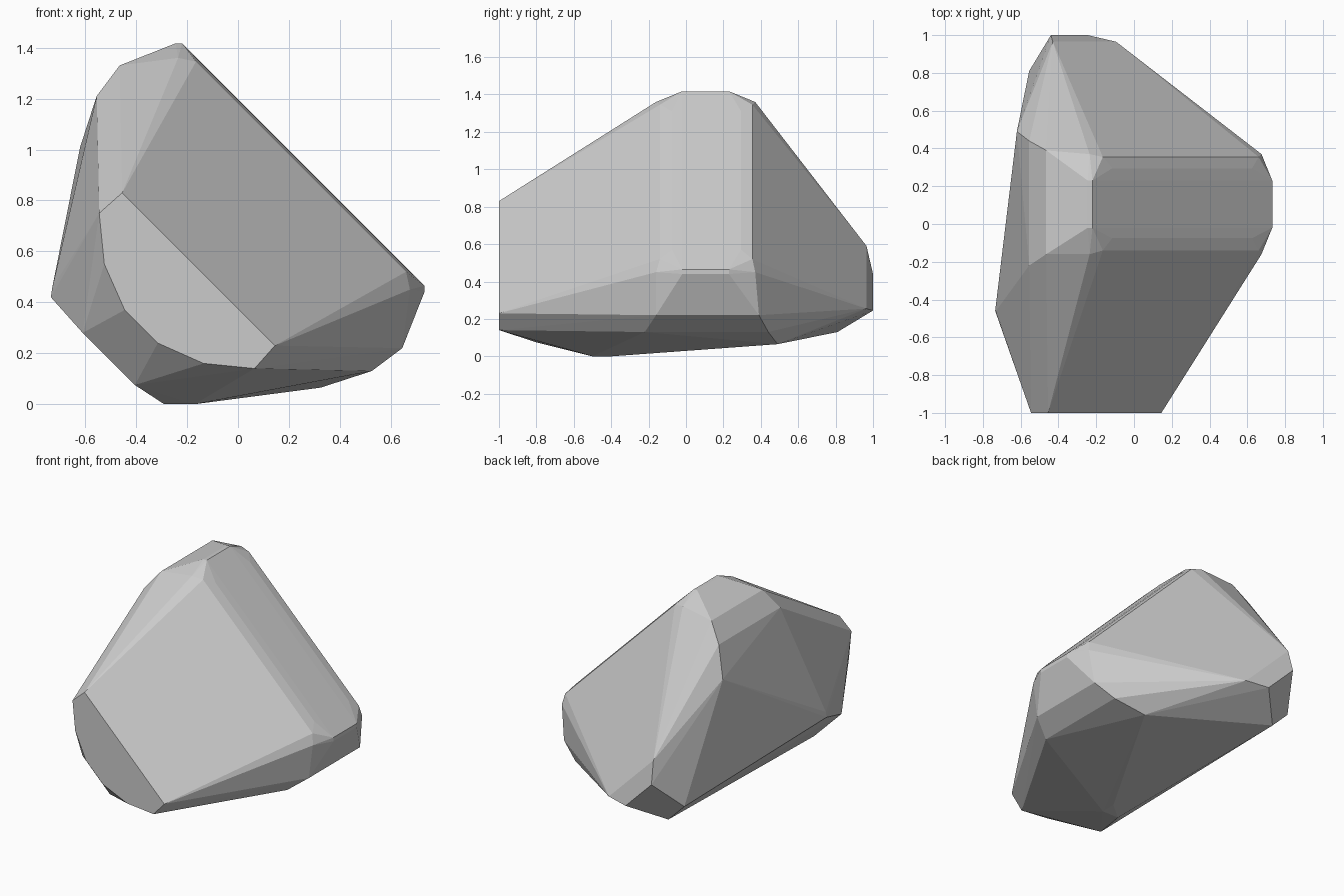
import bpy, bmesh

AXIS = 0.685  # the rock is symmetric about the slanted plane z = x + AXIS

# Corner points of one half (x, y, z)
half = [
    # front cut face
    (-0.455, -1.0, 0.83), (-0.545, -1.0, 0.75), (-0.525, -1.0, 0.55), (-0.445, -1.0, 0.37),
    # lower left edge
    (-0.61, -0.80, 0.28), (-0.555, 0.81, 0.25),
    # left shoulder
    (-0.62, 0.49, 1.01), (-0.555, 0.44, 1.21), (-0.555, -0.22, 1.21),
    (-0.465, 0.39, 1.33), (-0.465, -0.16, 1.33),
    # rounded peak
    (-0.245, -0.02, 1.417), (-0.245, 0.23, 1.417), (-0.22, -0.02, 1.417), (-0.22, 0.23, 1.417),
    (-0.235, 0.37, 1.36), (-0.235, -0.16, 1.36),
    (-0.165, 0.355, 1.345), (-0.165, -0.14, 1.345),
    (-0.115, 0.295, 1.31), (-0.115, -0.075, 1.31),
    # back tip
    (-0.44, 1.0, 0.44), (-0.43, 0.965, 0.59),
]
mirrored = [(z - AXIS, y, x + AXIS) for x, y, z in half]

# Left tip and the flat resting spot, which differ from each other
tips = [(-0.735, -0.46, 0.42), (-0.73, -0.46, 0.455),
        (-0.29, -0.50, 0.0), (-0.17, -0.50, 0.0), (-0.17, -0.40, 0.0)]

# Boulder: convex hull of all corners, flat shaded
bm = bmesh.new()
for p in half + mirrored + tips:
    bm.verts.new(p)
result = bmesh.ops.convex_hull(bm, input=bm.verts[:])
loose = [v for v in bm.verts if not v.link_faces]
bmesh.ops.delete(bm, geom=loose, context='VERTS')
bmesh.ops.dissolve_limit(bm, angle_limit=0.01, verts=bm.verts[:], edges=bm.edges[:])
bmesh.ops.recalc_face_normals(bm, faces=bm.faces[:])
mesh = bpy.data.meshes.new("boulder")
bm.to_mesh(mesh)
bm.free()
boulder = bpy.data.objects.new("boulder", mesh)
bpy.context.collection.objects.link(boulder)
